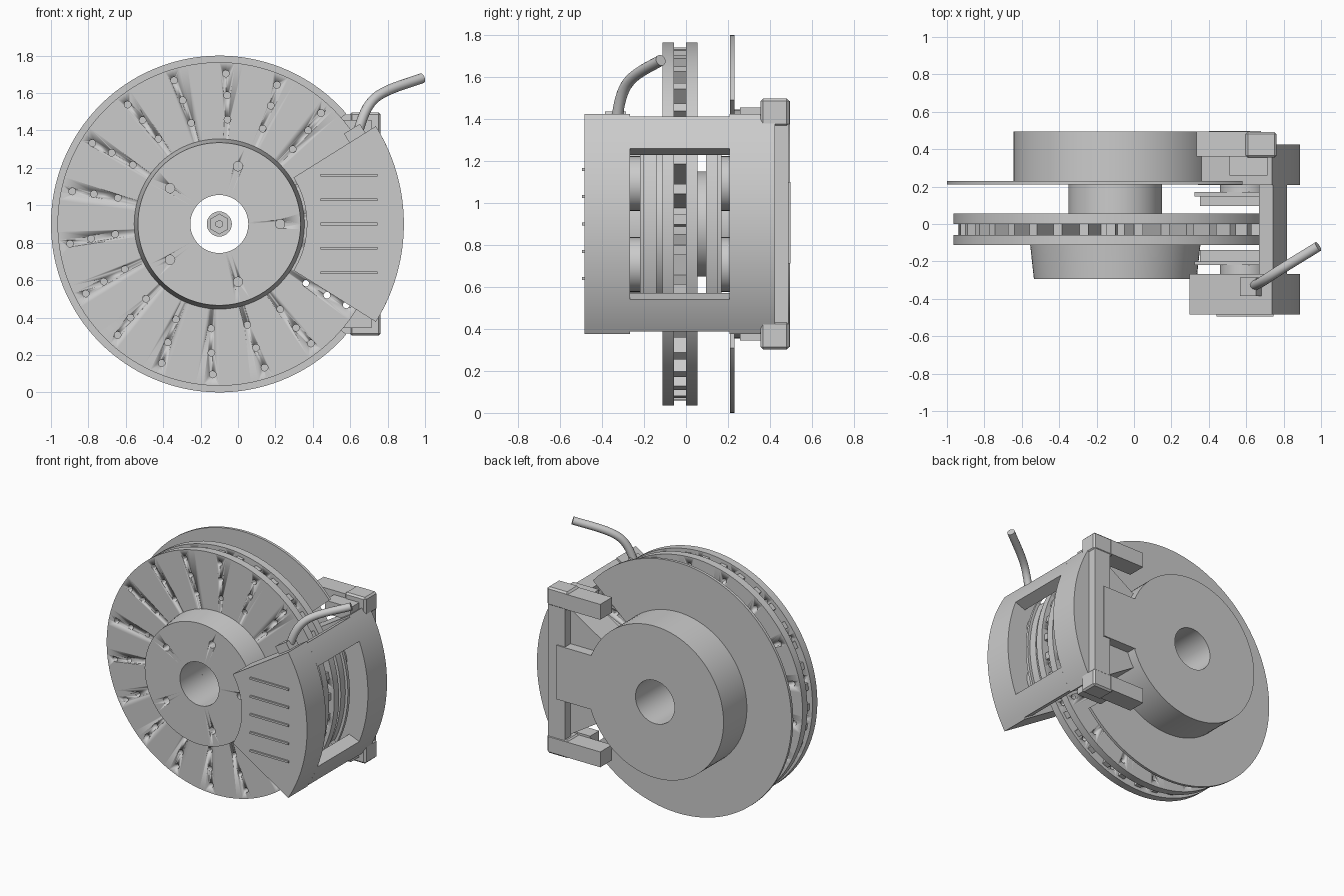
import bpy, bmesh
from math import sin, cos, radians, pi
from mathutils import Vector, Matrix

if "Cube" in bpy.data.objects:
    bpy.data.objects.remove(bpy.data.objects["Cube"])

CX, CZ = -0.10, 0.90   # wheel axis


def pol(r, deg, y):
    a = radians(deg)
    return Vector((CX + r * cos(a), y, CZ + r * sin(a)))


def finish(bm, name):
    bmesh.ops.recalc_face_normals(bm, faces=bm.faces)
    me = bpy.data.meshes.new(name)
    bm.to_mesh(me)
    bm.free()
    ob = bpy.data.objects.new(name, me)
    bpy.context.collection.objects.link(ob)
    bpy.ops.object.select_all(action='DESELECT')
    ob.select_set(True)
    bpy.context.view_layer.objects.active = ob
    bpy.ops.object.shade_smooth_by_angle(angle=radians(30))
    return ob


def add_lathe(bm, profile, n=96):
    rings = [[bm.verts.new(pol(r, 360 * i / n, y)) for r, y in profile] for i in range(n)]
    m = len(profile)
    for i in range(n):
        a, b = rings[i], rings[(i + 1) % n]
        for j in range(m):
            k = (j + 1) % m
            bm.faces.new((a[j], a[k], b[k], b[j]))


def lathe(name, profile, n=96):
    bm = bmesh.new()
    add_lathe(bm, profile, n)
    return finish(bm, name)


def add_sector(bm, r0, r1, a0, a1, y0, y1, n=24):
    rows = []
    for i in range(n + 1):
        a = a0 + (a1 - a0) * i / n
        rows.append([bm.verts.new(pol(r, a, y)) for r, y in ((r0, y0), (r1, y0), (r1, y1), (r0, y1))])
    for a, b in zip(rows, rows[1:]):
        for j in range(4):
            k = (j + 1) % 4
            bm.faces.new((a[j], a[k], b[k], b[j]))
    bm.faces.new(rows[0])
    bm.faces.new(rows[-1])


def sector(name, *args, **kw):
    bm = bmesh.new()
    add_sector(bm, *args, **kw)
    return finish(bm, name)


def add_box(bm, x0, x1, y0, y1, z0, z1, spin=0):
    c = Vector(((x0 + x1) / 2, (y0 + y1) / 2, (z0 + z1) / 2))
    m = Matrix.Translation(c) @ Matrix.Rotation(radians(-spin), 4, 'Y') @ \
        Matrix.Diagonal((x1 - x0, y1 - y0, z1 - z0, 1))
    bmesh.ops.create_cube(bm, size=1, matrix=m)


def box(name, *args, bevel=0, **kw):
    bm = bmesh.new()
    add_box(bm, *args, **kw)
    if bevel:
        bmesh.ops.bevel(bm, geom=bm.edges[:], offset=bevel, segments=1, affect='EDGES')
    return finish(bm, name)


def add_cyl(bm, p, r, y0, y1, n=24):
    m = Matrix.Translation((p.x, (y0 + y1) / 2, p.z)) @ Matrix.Rotation(pi / 2, 4, 'X')
    bmesh.ops.create_cone(bm, cap_ends=True, segments=n, radius1=r, radius2=r, depth=y1 - y0, matrix=m)


def cut(ob, cutter):
    cutter.hide_render = True
    cutter.hide_viewport = False
    mod = ob.modifiers.new("holes", 'BOOLEAN')
    mod.operation = 'DIFFERENCE'
    mod.solver = 'EXACT'
    mod.object = cutter
    bpy.context.view_layer.objects.active = ob
    bpy.ops.object.modifier_apply(modifier=mod.name)
    bpy.data.objects.remove(cutter)


def drill():
    # three swirling rings of 18 small holes
    bm = bmesh.new()
    for k in range(18):
        for r, off in ((0.56, 5.5), (0.69, 6.5), (0.805, 7.5)):
            add_cyl(bm, pol(r, off + 20 * k, 0), 0.018, -0.3, 0.15, 16)
    return finish(bm, "hole_cutter")


# ventilated rotor: two drilled plates, a core and radial vanes
BORE = 0.155
for name, y0, y1 in (("rotor_front_plate", -0.113, -0.058), ("rotor_back_plate", 0.0, 0.055)):
    plate = lathe(name, [(BORE, y0), (0.865, y0), (0.865, y1), (BORE, y1)], 128)
    cut(plate, drill())
lathe("rotor_core", [(BORE, -0.06), (0.5, -0.06), (0.5, 0.002), (BORE, 0.002)])
bm = bmesh.new()
for k in range(36):
    a = 1.5 + 10 * k
    c = pol(0.665, a, 0)
    add_box(bm, c.x - 0.175, c.x + 0.175, -0.06, 0.002, c.z - 0.024, c.z + 0.024, spin=a)
finish(bm, "rotor_vanes")

# hat with five stud holes
hat = lathe("rotor_hat", [(BORE, -0.295), (0.435, -0.295), (0.455, -0.113), (BORE, -0.113)])
bm = bmesh.new()
for k in range(5):
    add_cyl(bm, pol(0.325, 72 * k, 0), 0.025, -0.4, -0.2)
cut(hat, finish(bm, "stud_cutter"))

# hub tube, rear drum, dust shield open around the caliper
lathe("hub_tube", [(BORE, 0.055), (0.25, 0.055), (0.25, 0.23), (BORE, 0.23)])
lathe("rear_drum", [(BORE, 0.228), (0.545, 0.228), (0.545, 0.495), (BORE, 0.495)])
sector("dust_shield", BORE, 0.9, 41, 319, 0.21, 0.23, n=100)

# small axle bolt in the bore
bm = bmesh.new()
add_cyl(bm, Vector((CX, 0, CZ)), 0.067, 0.0, 0.06, 32)
add_cyl(bm, Vector((CX, 0, CZ)), 0.055, -0.03, 0.0, 6)
add_cyl(bm, Vector((CX, 0, CZ)), 0.022, -0.04, -0.03, 6)
finish(bm, "axle_bolt")

# caliper: front and back housings joined by two bridges
sector("caliper_front", 0.468, 0.987, -32, 32, -0.483, -0.268)
sector("caliper_back", 0.52, 0.987, -32, 32, 0.208, 0.425)
for s, tag in ((1, "upper"), (-1, "lower")):
    sector("caliper_bridge_" + tag, 0.9, 0.987, 21.4 * s, 31.3 * s, -0.27, 0.21, n=8)
bm = bmesh.new()
for k in range(-2, 3):
    add_box(bm, 0.44, 0.745, -0.495, -0.48, CZ + 0.13 * k - 0.007, CZ + 0.13 * k + 0.007)
finish(bm, "caliper_ribs")

# pads, backing plates and pistons on both sides
for tag, pad, back, piston in (("front", (-0.2, -0.14), (-0.22, -0.2), (-0.275, -0.22)),
                               ("rear", (0.096, 0.147), (0.147, 0.17), (0.17, 0.215))):
    sector("brake_pad_" + tag, 0.5, 0.85, -25, 25, *pad)
    sector("backing_plate_" + tag, 0.47, 0.87, -26, 26, *back)
    bm = bmesh.new()
    for s in (1, -1):
        add_cyl(bm, Vector((0.59, 0, CZ + 0.193 * s)), 0.13, *piston, 48)
    finish(bm, "pistons_" + tag)

# rear mounting bracket
box("bracket_bar", 0.62, 0.755, 0.42, 0.488, 0.36, 1.44)
box("bracket_plate", 0.4, 0.68, 0.42, 0.497, 0.712, 1.1)
for s, tag in ((1, "upper"), (-1, "lower")):
    def zs(a, b):
        return sorted((CZ + s * a, CZ + s * b))
    box("bracket_arm_" + tag, 0.335, 0.62, 0.36, 0.495, *zs(0.475, 0.585))
    box("bracket_ear_" + tag, 0.597, 0.763, 0.355, 0.492, *zs(0.465, 0.597), bevel=0.012)
    box("slide_pin_" + tag, 0.51, 0.715, 0.258, 0.36, *zs(0.46, 0.555))

# hose fitting and bent hose
box("hose_fitting", 0.58, 0.68, -0.385, -0.285, 1.335, 1.415, spin=32)
cu = bpy.data.curves.new("hose_path", 'CURVE')
cu.dimensions = '3D'
cu.bevel_depth = 0.027
cu.bevel_resolution = 5
cu.resolution_u = 10
cu.use_fill_caps = True
sp = cu.splines.new('BEZIER')
path = [((0.635, -0.33, 1.37), (0.02, 0.003, 0.06)),
        ((0.735, -0.275, 1.575), (0.06, 0.04, 0.05)),
        ((0.985, -0.12, 1.68), (0.08, 0.05, 0.03))]
sp.bezier_points.add(len(path) - 1)
for bp, (co, t) in zip(sp.bezier_points, path):
    bp.co = co
    bp.handle_left_type = bp.handle_right_type = 'FREE'
    bp.handle_left = Vector(co) - Vector(t)
    bp.handle_right = Vector(co) + Vector(t)
hose = bpy.data.objects.new("brake_hose", cu)
bpy.context.collection.objects.link(hose)
bpy.ops.object.select_all(action='DESELECT')
hose.select_set(True)
bpy.context.view_layer.objects.active = hose
bpy.ops.object.convert(target='MESH')
bpy.ops.object.shade_smooth_by_angle(angle=radians(40))
